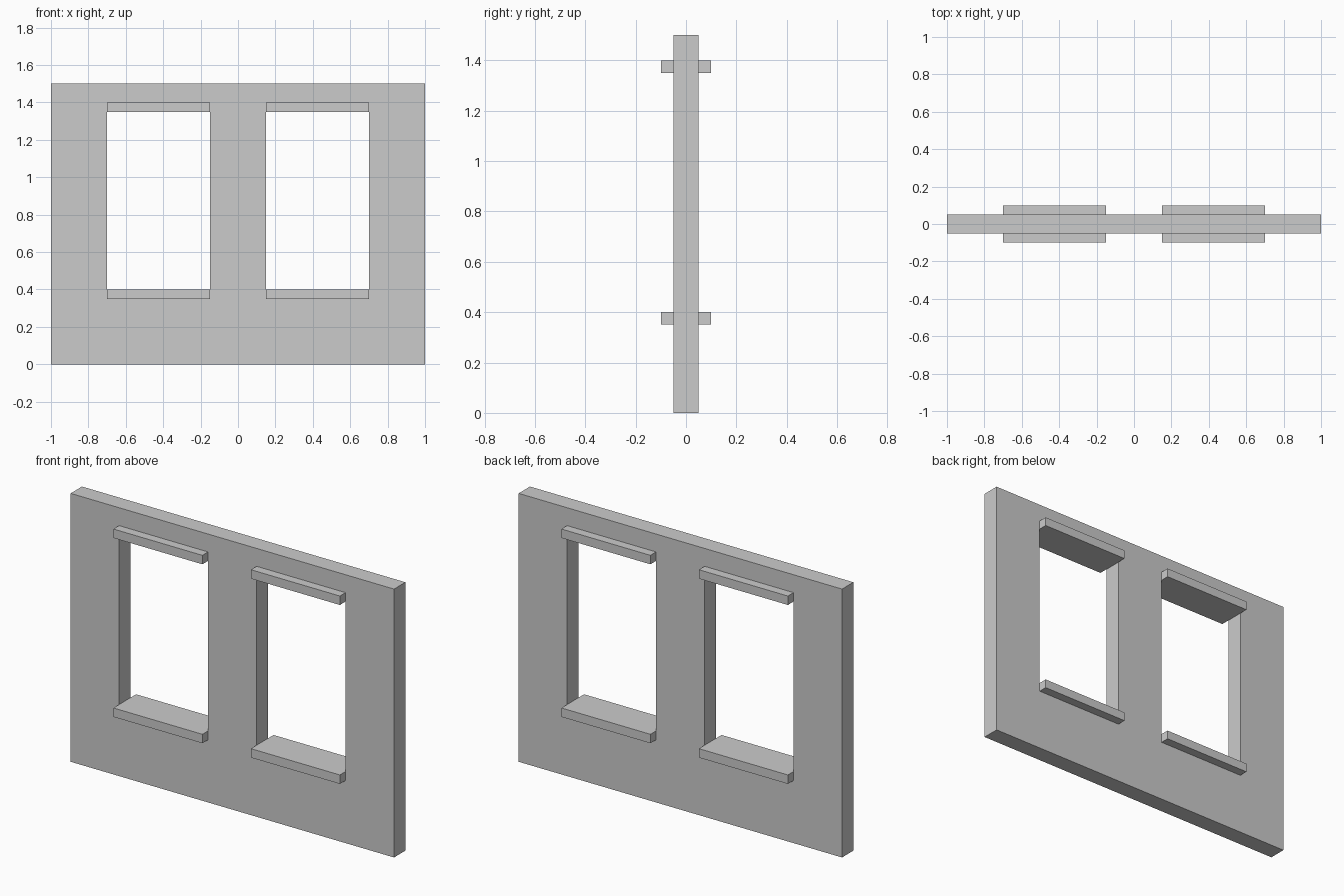
import bpy
import bmesh

if "Cube" in bpy.data.objects:
    bpy.data.objects.remove(bpy.data.objects["Cube"])

OPEN_X = (0.15, 0.70)      # opening sides, mirrored across x = 0
OPEN_Z = (0.375, 1.375)    # opening ends, hidden inside the sill and lintel


def add_object(name, bm):
    mesh = bpy.data.meshes.new(name)
    bm.to_mesh(mesh)
    bm.free()
    obj = bpy.data.objects.new(name, mesh)
    bpy.context.collection.objects.link(obj)
    return obj


def add_box(name, lo, hi):
    bm = bmesh.new()
    bmesh.ops.create_cube(bm, size=1)
    for v in bm.verts:
        v.co = [(a + b) / 2 + c * (b - a) for a, b, c in zip(lo, hi, v.co)]
    return add_object(name, bm)


# Wall panel: a grid of faces without the two window cells, thickened
xs = (-1, -OPEN_X[1], -OPEN_X[0], OPEN_X[0], OPEN_X[1], 1)
zs = (0, *OPEN_Z, 1.5)
bm = bmesh.new()
verts = [[bm.verts.new((x, 0, z)) for z in zs] for x in xs]
for i in range(len(xs) - 1):
    for k in range(len(zs) - 1):
        if k == 1 and i in (1, 3):
            continue
        bm.faces.new((verts[i][k], verts[i + 1][k],
                      verts[i + 1][k + 1], verts[i][k + 1]))
wall = add_object("wall", bm)
solid = wall.modifiers.new("thickness", 'SOLIDIFY')
solid.thickness = 0.1
solid.offset = 0

# Sill and lintel boards passing through each window opening
for side, x0, x1 in (("left", -OPEN_X[1], -OPEN_X[0]), ("right", *OPEN_X)):
    for part, z0 in (("sill", 0.35), ("lintel", 1.35)):
        add_box(f"{side}_window_{part}", (x0, -0.1, z0), (x1, 0.1, z0 + 0.05))
